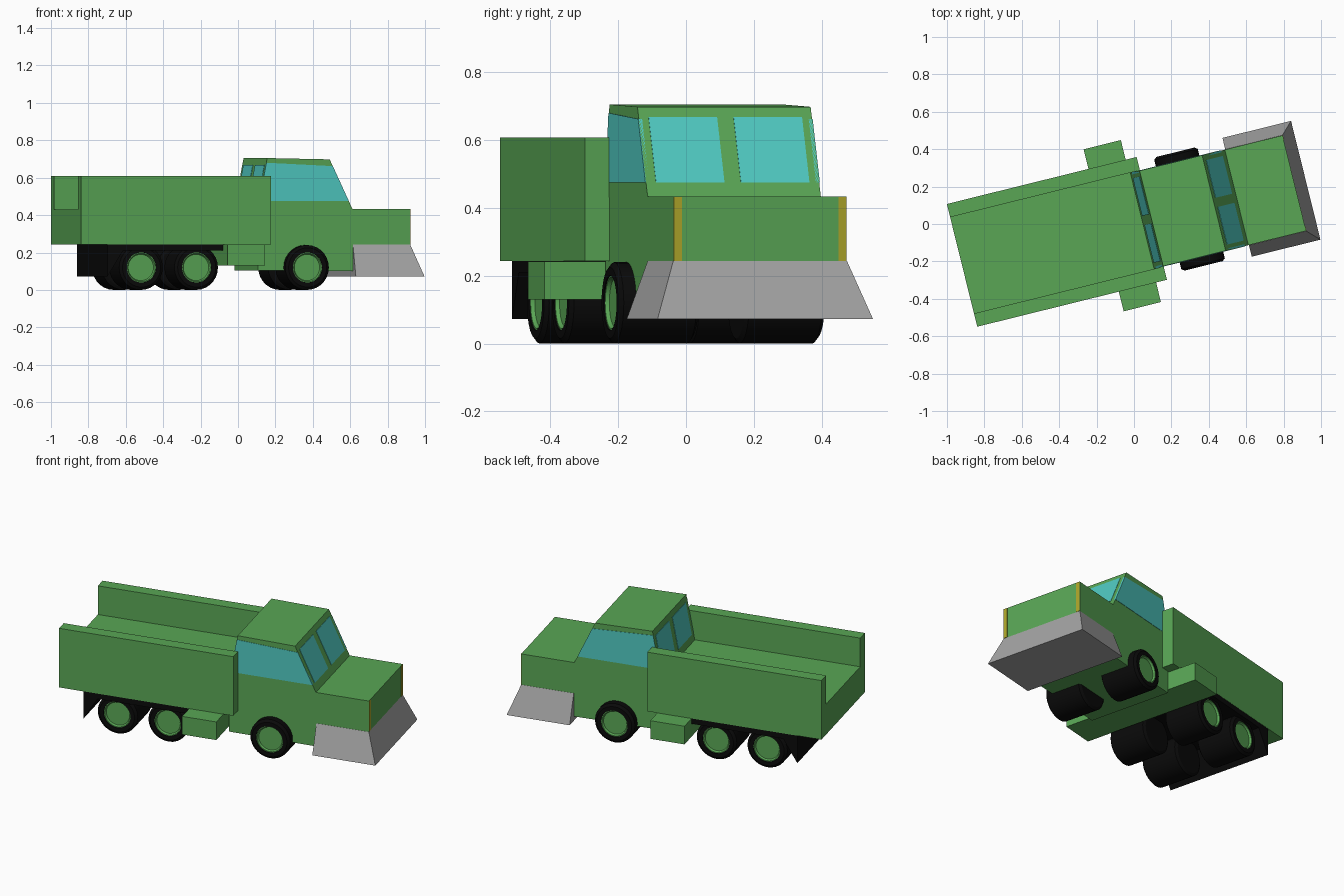
import bpy, bmesh, math
from mathutils import Matrix

if "Cube" in bpy.data.objects:
    bpy.data.objects.remove(bpy.data.objects["Cube"])

# whole truck is turned a little about z
TURN = Matrix.Translation((-0.002, 0.006, 0)) @ Matrix.Rotation(math.radians(13.9), 4, 'Z')


def material(name, rgb):
    m = bpy.data.materials.new(name)
    m.diffuse_color = (*rgb, 1)
    m.use_nodes = True
    m.node_tree.nodes["Principled BSDF"].inputs["Base Color"].default_value = m.diffuse_color
    return m


GREEN = material("green_paint", (0.10, 0.38, 0.09))
GLASS = material("teal_glass", (0.08, 0.59, 0.54))
BLACK = material("black_rubber", (0.003, 0.003, 0.003))
YELLOW = material("yellow_lamp", (0.42, 0.38, 0.023))
STEEL = material("grey_steel", (0.37, 0.37, 0.37))


def finish(name, bm, mat):
    bmesh.ops.recalc_face_normals(bm, faces=bm.faces)
    me = bpy.data.meshes.new(name)
    bm.to_mesh(me)
    bm.free()
    me.materials.append(mat)
    ob = bpy.data.objects.new(name, me)
    bpy.context.collection.objects.link(ob)
    ob.matrix_world = TURN
    return ob


def loft(name, a, b, mat):
    """Solid between two matching outlines."""
    bm = bmesh.new()
    va = [bm.verts.new(p) for p in a]
    vb = [bm.verts.new(p) for p in b]
    bm.faces.new(va)
    bm.faces.new(vb)
    n = len(a)
    for i in range(n):
        j = (i + 1) % n
        bm.faces.new((va[i], va[j], vb[j], vb[i]))
    return finish(name, bm, mat)


def side_profile(name, pts, y0, y1, mat):
    return loft(name, [(x, y0, z) for x, z in pts], [(x, y1, z) for x, z in pts], mat)


def box(name, x0, x1, y0, y1, z0, z1, mat):
    return side_profile(name, [(x0, z0), (x1, z0), (x1, z1), (x0, z1)], y0, y1, mat)


# cab with hood
W = 0.263
FOOT, TOP = (0.567, 0.433), (0.442, 0.698)
REAR_FOOT, REAR_TOP = (0.047, 0.433), (0.098, 0.705)
side_profile("cab", [(0.047, 0.104), (0.57, 0.10), (0.57, 0.243), (0.885, 0.243),
                     (0.885, 0.433), FOOT, TOP, REAR_TOP, REAR_FOOT], -W, W, GREEN)


def at(lo, hi, z):
    t = (z - lo[1]) / (hi[1] - lo[1])
    return lo[0] + t * (hi[0] - lo[0])


# windows
zl, zh = 0.475, 0.668
E = 0.002
for s, side in ((-1, "right"), (1, "left")):
    side_profile("side_window_" + side,
                 [(at(REAR_FOOT, REAR_TOP, zl), zl), (at(FOOT, TOP, zl), zl),
                  (at(FOOT, TOP, zh - 0.006), zh - 0.006),
                  (at(REAR_FOOT, REAR_TOP, zh + 0.012), zh + 0.012)],
                 s * (W - 0.01), s * (W + E), GLASS)
    for nm, lo, hi, d in (("windshield_", FOOT, TOP, 1), ("rear_window_", REAR_FOOT, REAR_TOP, -1)):
        a, b = at(lo, hi, zl), at(lo, hi, zh)
        side_profile(nm + side, [(a - d * 0.01, zl), (a + d * E, zl), (b + d * E, zh), (b - d * 0.01, zh)],
                     s * 0.025, s * 0.233, GLASS)
    # front corner lamps
    box("front_lamp_" + side, 0.88, 0.887, s * 0.238, s * (W - 0.0005), 0.244, 0.432, YELLOW)

# flared front plough
loft("plough",
     [(0.57, -0.327, 0.073), (0.948, -0.327, 0.073), (0.948, 0.327, 0.073), (0.57, 0.327, 0.073)],
     [(0.57, -0.264, 0.243), (0.885, -0.264, 0.243), (0.885, 0.264, 0.243), (0.57, 0.264, 0.243)], STEEL)

# open cargo bed
B = 0.338
bed = [(-B, 0.243), (B, 0.243), (B, 0.608), (0.265, 0.608), (0.265, 0.431),
       (-0.265, 0.431), (-0.265, 0.608), (-B, 0.608)]
loft("cargo_bed", [(-0.945, y, z) for y, z in bed], [(0.10, y, z) for y, z in bed], GREEN)

# chassis strip with rear mud flap, and cross tank
side_profile("chassis_and_flap", [(-0.80, 0.243), (-0.80, 0.073), (-0.715, 0.21),
                                  (-0.165, 0.21), (-0.165, 0.243)], -B + 0.001, B - 0.001, BLACK)
box("side_tanks", -0.165, 0.04, -0.446, 0.446, 0.13, 0.242, GREEN)


def lathe(name, x, s, prof, mat, n=28):
    """Spin a (y, radius) profile about a wheel axle."""
    bm = bmesh.new()
    vs = [bm.verts.new((x, s * y, 0.12 + r)) for y, r in prof]
    es = [bm.edges.new(p) for p in zip(vs, vs[1:])]
    bmesh.ops.spin(bm, geom=vs + es, cent=(x, 0, 0.12), axis=(0, 1, 0),
                   angle=math.tau, steps=n, use_duplicate=False)
    bmesh.ops.remove_doubles(bm, verts=bm.verts, dist=1e-4)
    ob = finish(name, bm, mat)
    for p in ob.data.polygons:
        p.use_smooth = True
    ob.data.set_sharp_from_angle(angle=math.radians(30))


# three axles of wheels
tyre = [(0.07, 0), (0.07, 0.105), (0.08, 0.12), (0.301, 0.12), (0.313, 0.105), (0.313, 0.081), (0.285, 0.078)]
hub = [(0.285, 0.081), (0.309, 0.081), (0.309, 0.076), (0.298, 0.07), (0.298, 0)]
for x, nm in ((0.308, "front"), (-0.303, "middle"), (-0.607, "rear")):
    for s, side in ((-1, "right"), (1, "left")):
        lathe(f"{nm}_tyre_{side}", x, s, tyre, BLACK)
        lathe(f"{nm}_hub_{side}", x, s, hub, GREEN)
